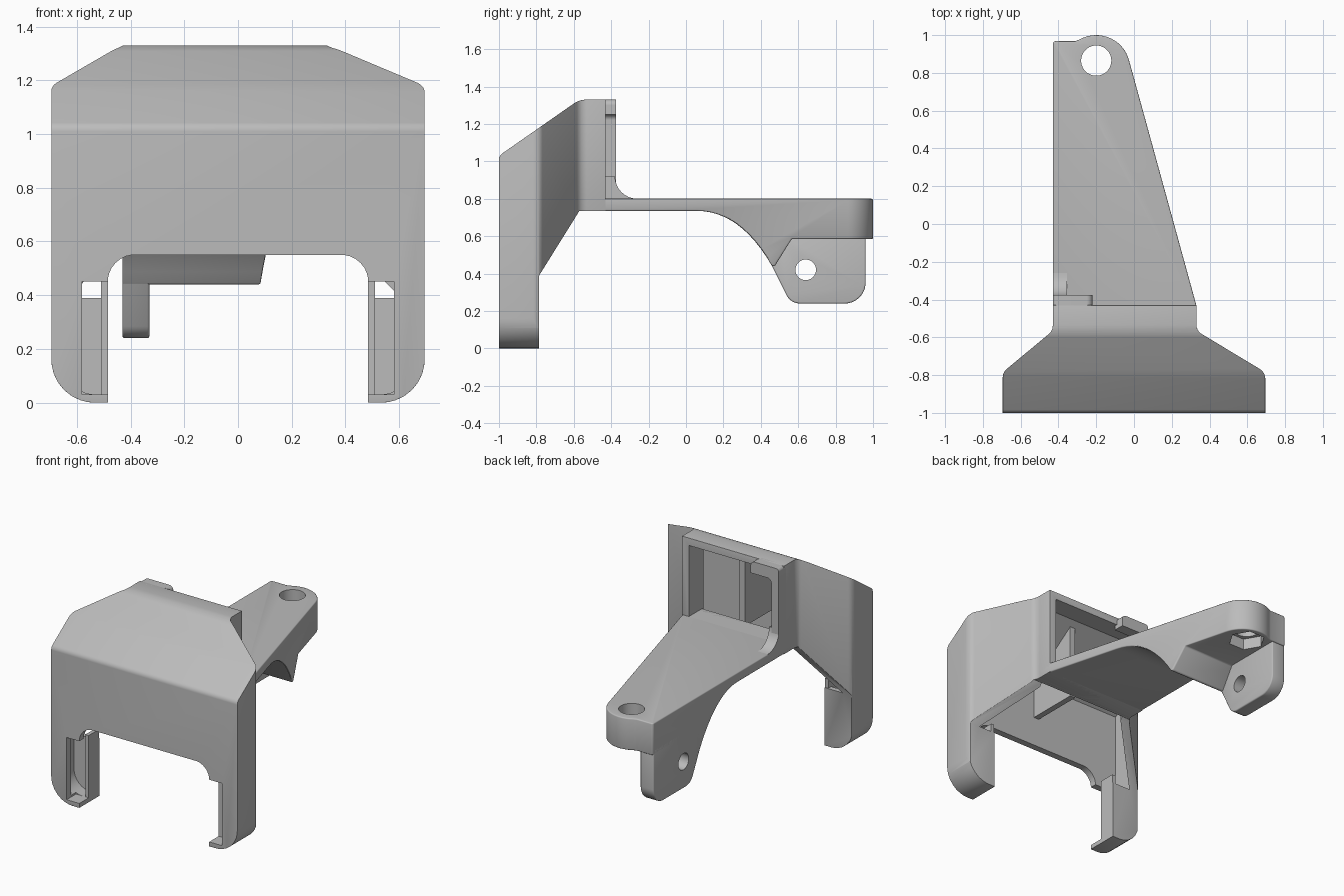
import bpy, bmesh, math
from mathutils import Vector

old = bpy.data.objects.get("Cube")
if old:
    bpy.data.objects.remove(old, do_unlink=True)

grey = bpy.data.materials.new("light grey plastic")
grey.use_nodes = True
colour = (0.5, 0.5, 0.5, 1)
grey.diffuse_color = colour
grey.node_tree.nodes["Principled BSDF"].inputs["Base Color"].default_value = colour


def rounded(points, steps=8):
    """Outline in which a third number on a corner is its fillet radius."""
    out = []
    for i, p in enumerate(points):
        c = Vector(p[:2])
        if len(p) < 3:
            out.append(c)
            continue
        a = (Vector(points[i - 1][:2]) - c).normalized()
        b = (Vector(points[(i + 1) % len(points)][:2]) - c).normalized()
        half = a.angle(b) / 2
        centre = c + (a + b).normalized() * p[2] / math.sin(half)
        reach = p[2] / math.tan(half)
        start, end = c + a * reach - centre, c + b * reach - centre
        for k in range(steps + 1):
            d = start.lerp(end, k / steps)
            out.append(centre + d.normalized() * p[2])
    return out


def prism(name, axis, points, lo, hi):
    """Outline extruded along axis: x takes (y, z), y takes (x, z), z takes (x, y)."""
    place = {"x": lambda p, d: (d, p[0], p[1]),
             "y": lambda p, d: (p[0], d, p[1]),
             "z": lambda p, d: (p[0], p[1], d)}[axis]
    bm = bmesh.new()
    outline = rounded(points)
    ends = [[bm.verts.new(place(p, d)) for p in outline] for d in (lo, hi)]
    for ring in ends:
        bm.faces.new(ring)
    n = len(outline)
    for i in range(n):
        j = (i + 1) % n
        bm.faces.new((ends[0][i], ends[0][j], ends[1][j], ends[1][i]))
    bmesh.ops.recalc_face_normals(bm, faces=bm.faces)
    mesh = bpy.data.meshes.new(name)
    bm.to_mesh(mesh)
    bm.free()
    mesh.materials.append(grey)
    ob = bpy.data.objects.new(name, mesh)
    bpy.context.collection.objects.link(ob)
    return ob


def box(name, x, y, z):
    return prism(name, "z", [(x[0], y[0]), (x[1], y[0]), (x[1], y[1]), (x[0], y[1])], *z)


def disc(axis, u, v, r, lo, hi, sides=40):
    pts = [(u + r * math.cos(math.tau * k / sides), v + r * math.sin(math.tau * k / sides))
           for k in range(sides)]
    return prism("cutter", axis, pts, lo, hi)


def apply(ob, mod):
    bpy.context.view_layer.objects.active = ob
    bpy.ops.object.modifier_apply(modifier=mod.name)


def combine(ob, other, operation):
    mod = ob.modifiers.new("combine", "BOOLEAN")
    mod.operation, mod.solver, mod.object = operation, "EXACT", other
    apply(ob, mod)
    bpy.data.objects.remove(other, do_unlink=True)


def soften(ob, width):
    mod = ob.modifiers.new("soften", "BEVEL")
    mod.width, mod.segments, mod.angle_limit = width, 3, math.radians(40)
    apply(ob, mod)


# Hood: side, plan and front outlines intersected into one solid
hood = prism("hood", "x", [(-1, 0), (-1, 1.03, .04), (-.57, 1.33, .12), (-.43, 1.33),
                           (-.43, .735), (-.57, .735), (-.785, .39), (-.785, 0)], -.8, .8)
combine(hood, prism("plan", "z", [(-.695, -1.1), (.695, -1.1), (.695, -.785, .06), (.33, -.565, .06),
                                  (.33, -.3), (-.43, -.3), (-.43, -.565, .06), (-.695, -.785, .06)],
                    -.1, 1.5), "INTERSECT")
combine(hood, prism("front", "y", [(-.695, 0, .16), (.695, 0, .16), (.695, 1.5), (-.695, 1.5)],
                    -1.1, 0), "INTERSECT")
soften(hood, .014)

# Hollow inside, open at the back and underneath
hollow = prism("hollow", "x", [(-.955, .03), (-.955, 1.0), (-.56, 1.28), (-.3, 1.28), (-.3, .8),
                               (-.57, .8), (-.57, .6), (-.7, .39), (-.82, .39), (-.82, .03)], -.8, .8)
combine(hollow, prism("plan", "z", [(-.65, -1.1), (.65, -1.1), (.65, -.81), (.28, -.585),
                                    (.28, -.2), (-.38, -.2), (-.38, -.585), (-.65, -.81)],
                      -.1, 1.5), "INTERSECT")
combine(hollow, prism("front", "y", [(-.65, .03, .12), (.65, .03, .12), (.65, 1.5), (-.65, 1.5)],
                      -1.1, 0), "INTERSECT")
combine(hood, hollow, "DIFFERENCE")

# Gap between the legs, and the slot in the front of each leg
combine(hood, prism("gap", "y", [(-.485, -.1), (.485, -.1), (.485, .55, .1), (-.485, .55, .1)],
                    -1.1, -.6), "DIFFERENCE")
parts = [hood]
for side, label in ((1, "left"), (-1, "right")):
    xs = sorted((side * .47, side * .58))
    combine(hood, box("slot", xs, (-1.1, -.9), (.03, .45)), "DIFFERENCE")
    xs = sorted((side * .485, side * .51))
    parts.append(box(label + "_leg_inner_wall", xs, (-.9, -.79), (.01, .45)))

# Upright rib inside the hood
parts.append(prism("inner_rib", "x", [(-.97, .75), (-.97, 1.01), (-.6, 1.27), (-.6, .75)], -.02, .02))

# Raised lip and its foot fillet at the back of the hood
parts.append(prism("back_lip", "y", [(-.43, .78), (-.375, .78), (-.375, 1.25, .03), (-.22, 1.25),
                                     (-.22, 1.33, .03), (-.43, 1.33, .02)], -.45, -.375))
foot = [(-.43, .78), (-.43, .92), (-.38, .92)]
foot += [(-.26 - .12 * math.cos(t * math.pi / 16), .92 - .12 * math.sin(t * math.pi / 16))
         for t in range(1, 9)]
parts.append(prism("lip_foot", "x", foot + [(-.26, .78)], -.43, -.355))

# Arm: thin plate swelling into a deep end
curve = []
for k in range(13):
    t = k / 12
    curve.append(Vector((.06, .735)) * (1 - t) ** 2 + Vector((.29, .735)) * 2 * t * (1 - t)
                 + Vector((.46, .44)) * t * t)
arm = prism("arm", "x", [(-.57, .8), (-.57, .735)] + [tuple(p) for p in curve]
            + [(.475, .44), (.565, .585), (1.1, .585), (1.1, .8)], -.6, .6)
tip = [(-.2 + .18 * math.cos(math.radians(a)), .82 + .18 * math.sin(math.radians(a)))
       for a in range(15, 121, 7)]
combine(arm, prism("plan", "z", [(-.43, -.6), (.33, -.6), (.33, -.43)] + tip
                   + [(-.31, .968), (-.43, .968, .015)], .3, 1), "INTERSECT")
soften(arm, .008)
combine(arm, disc("z", -.2, .865, .08, .5, .9), "DIFFERENCE")
combine(arm, disc("z", -.2, .865, .115, .5, .66, 6), "DIFFERENCE")
parts.append(arm)

# Hanging tab with a cross hole
tab = prism("tab", "x", [(.44, .48), (.56, .24, .08), (.96, .24, .11), (.96, .62), (.5, .62)], -.43, -.33)
soften(tab, .008)
combine(tab, disc("x", .64, .42, .055, -.6, 0), "DIFFERENCE")
parts.append(tab)

for ob in parts:
    bpy.ops.object.select_all(action="DESELECT")
    ob.select_set(True)
    bpy.context.view_layer.objects.active = ob
    bpy.ops.object.shade_smooth_by_angle(angle=math.radians(32))
